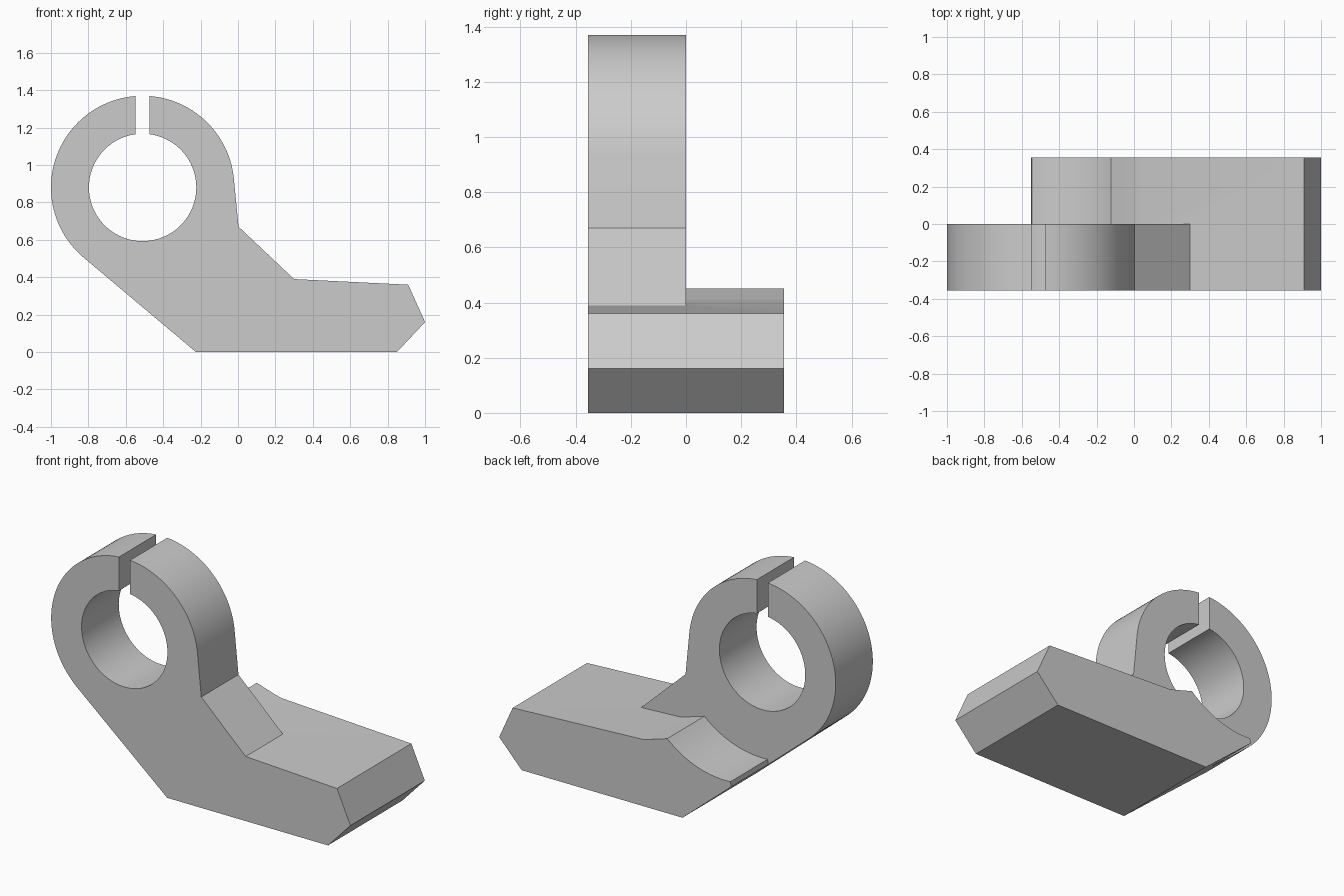
import bpy, bmesh, math
from mathutils import Vector

cube = bpy.data.objects.get("Cube")
if cube:
    bpy.data.objects.remove(cube, do_unlink=True)

grey = bpy.data.materials.new("light grey")
grey.use_nodes = True
COLOUR = (0.6, 0.6, 0.6, 1)
grey.diffuse_color = COLOUR
grey.node_tree.nodes["Principled BSDF"].inputs["Base Color"].default_value = COLOUR

CENTRE = Vector((-0.51, 0.88))
OUTER, BORE, RELIEF = 0.49, 0.287, 0.578
HALF_SLOT = 0.037
HALF_DEPTH = 0.355


def arc(radius, start, end, steps):
    """Points on a circle around the bore axis, angles in radians."""
    angles = [start + (end - start) * i / steps for i in range(steps + 1)]
    return [CENTRE + radius * Vector((math.cos(a), math.sin(a))) for a in angles]


def extrude_profile(name, points, y0, y1):
    """Closed x-z outline pulled from y0 to y1."""
    bm = bmesh.new()
    face = bm.faces.new([bm.verts.new((p[0], y0, p[1])) for p in points])
    made = bmesh.ops.extrude_face_region(bm, geom=[face])["geom"]
    moved = [v for v in made if isinstance(v, bmesh.types.BMVert)]
    bmesh.ops.translate(bm, verts=moved, vec=(0, y1 - y0, 0))
    bmesh.ops.recalc_face_normals(bm, faces=bm.faces)
    mesh = bpy.data.meshes.new(name)
    bm.to_mesh(mesh)
    bm.free()
    obj = bpy.data.objects.new(name, mesh)
    mesh.materials.append(grey)
    bpy.context.collection.objects.link(obj)
    return obj


# Outline corners shared by the clamp plate and the foot
heel = Vector((-0.225, 0))
toe = [Vector((0.85, 0)), Vector((1, 0.16)), Vector((0.91, 0.36))]
step = Vector((0.3, 0.39))
neck = Vector((0.003, 0.67))

# Clamp plate: split ring flowing into the arm
right_tangent, left_tangent = math.radians(5.5), math.radians(230.4)
slot_out = math.asin(HALF_SLOT / OUTER)
slot_in = math.asin(HALF_SLOT / BORE)
top = math.pi / 2
ring = (arc(OUTER, right_tangent, top - slot_out, 28)
        + arc(BORE, top - slot_in, top + slot_in - 2 * math.pi, 80)
        + arc(OUTER, top + slot_out, left_tangent, 44))
clamp = extrude_profile("clamp_bracket", [heel] + toe + [step, neck] + ring,
                        -HALF_DEPTH, 0)

# Foot: rear half with a concave relief below the ring
under = heel.lerp(ring[-1], 0.545)
along = lambda x: step.lerp(toe[2], (x - step.x) / (toe[2].x - step.x))
ridge = [along(0.08), along(0.04), Vector((0, 0.413))]
relief = arc(RELIEF, math.radians(-48), math.radians(-93.5), 20)
foot = extrude_profile("foot", [heel] + toe + ridge + relief + [under],
                       -0.1, HALF_DEPTH)

# Join both into one solid
bpy.context.view_layer.objects.active = clamp
clamp.select_set(True)
union = clamp.modifiers.new("join", "BOOLEAN")
union.operation = "UNION"
union.solver = "EXACT"
union.object = foot
bpy.ops.object.modifier_apply(modifier=union.name)
bpy.data.objects.remove(foot, do_unlink=True)

# Clear seams between coplanar faces
bm = bmesh.new()
bm.from_mesh(clamp.data)
bmesh.ops.remove_doubles(bm, verts=bm.verts, dist=0.0002)
bmesh.ops.dissolve_limit(bm, angle_limit=0.005, verts=bm.verts, edges=bm.edges)
bm.to_mesh(clamp.data)
bm.free()

bpy.ops.object.shade_smooth_by_angle(angle=math.radians(30))
